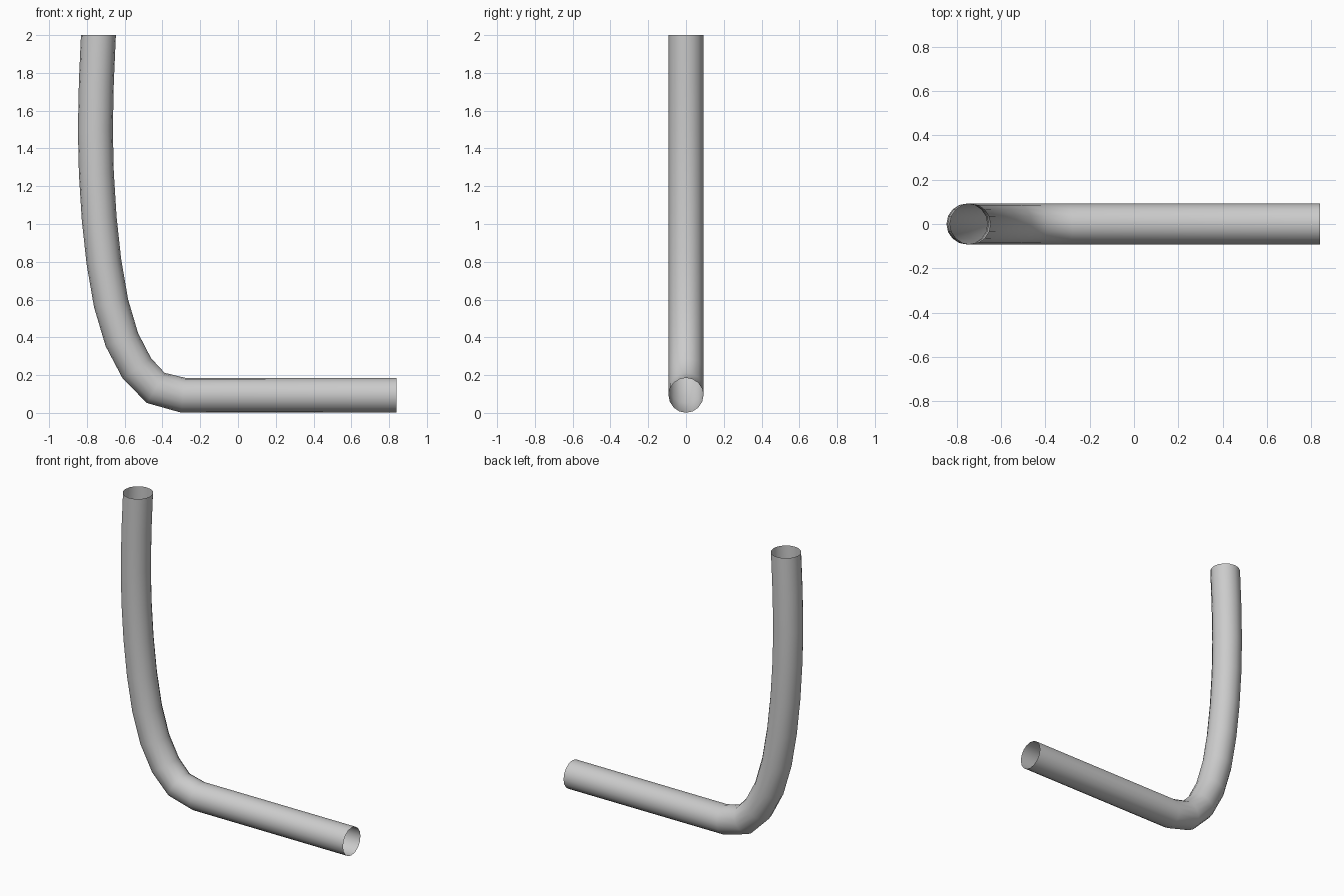
import bpy, bmesh
from math import sin, cos, tau
from mathutils import Vector

if "Cube" in bpy.data.objects:
    bpy.data.objects.remove(bpy.data.objects["Cube"])

R, SIDES = 0.0925, 16

# Centre line of the tube in the xz plane
path = [(0.84, 0.0935), (-0.29, 0.0935), (-0.435, 0.132), (-0.535, 0.235),
        (-0.615, 0.388), (-0.672, 0.58), (-0.71, 0.80), (-0.735, 1.03),
        (-0.75, 1.27), (-0.755, 1.5), (-0.75, 1.75), (-0.739, 2.0)]
pts = [Vector((x, 0, z)) for x, z in path]

# Sweep a round, open-ended section along the path
bm = bmesh.new()
rings = []
for i, p in enumerate(pts):
    if i == 0:
        t = Vector((-1, 0, 0))
    elif i == len(pts) - 1:
        t = Vector((0, 0, 1))  # top end is cut level
    else:
        t = ((p - pts[i - 1]).normalized() + (pts[i + 1] - p).normalized()).normalized()
    side = Vector((0, 1, 0))
    out = t.cross(side)
    rings.append([bm.verts.new(p + R * (cos(tau * k / SIDES) * side + sin(tau * k / SIDES) * out))
                  for k in range(SIDES)])
for a, b in zip(rings, rings[1:]):
    for k in range(SIDES):
        n = (k + 1) % SIDES
        bm.faces.new((a[k], a[n], b[n], b[k])).smooth = True

# The normals must face outward from the tube axis
f = next(iter(bm.faces))
f.normal_update()
c = f.calc_center_median()
if f.normal.dot(Vector((0, c.y, c.z - pts[0].z))) < 0:
    bmesh.ops.reverse_faces(bm, faces=bm.faces[:])

mesh = bpy.data.meshes.new("bent_tube")
bm.to_mesh(mesh)
bm.free()
bpy.context.collection.objects.link(bpy.data.objects.new("bent_tube", mesh))
